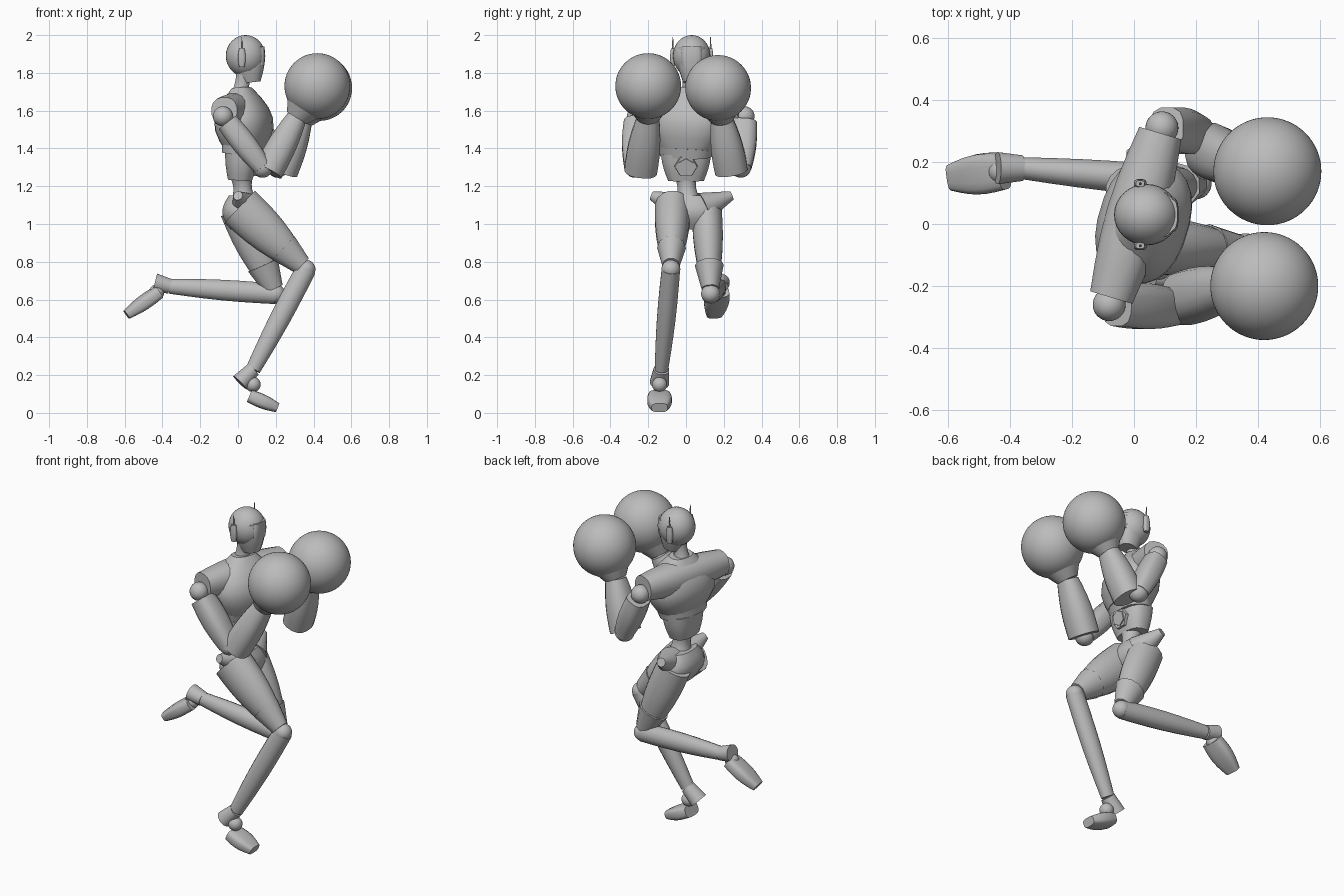
import bpy, bmesh, math
from mathutils import Vector, Matrix

cube = bpy.data.objects.get("Cube")
if cube:
    bpy.data.objects.remove(cube)

grey = bpy.data.materials.new("plain_grey")
grey.use_nodes = True
TONE = (.5, .5, .5, 1)
grey.diffuse_color = TONE
grey.node_tree.nodes["Principled BSDF"].inputs["Base Color"].default_value = TONE

ACROSS = Vector((0, 1, 0))
FORWARD = Vector((1, 0, 0))
UP = Vector((0, 0, 1))


def finish(name, bm):
    bmesh.ops.recalc_face_normals(bm, faces=bm.faces)
    mesh = bpy.data.meshes.new(name)
    bm.to_mesh(mesh)
    bm.free()
    mesh.materials.append(grey)
    obj = bpy.data.objects.new(name, mesh)
    bpy.context.collection.objects.link(obj)
    bpy.ops.object.select_all(action="DESELECT")
    bpy.context.view_layer.objects.active = obj
    obj.select_set(True)
    bpy.ops.object.shade_smooth_by_angle(angle=math.radians(40))


def limb(name, start, end, base, tip, bulge=0, flat=1, side=ACROSS, square=1, sides=16, steps=6):
    """Tapered solid from start to end, swelling by bulge in the middle; flat widens it along side."""
    bm = bmesh.new()
    start, end = Vector(start), Vector(end)
    along = (end - start).normalized()
    width = (side - along * side.dot(along)).normalized()
    depth = width.cross(along)
    previous = None
    for step in range(steps + 1):
        f = step / steps
        radius = base + (tip - base) * f + bulge * math.sin(math.pi * f)
        ring = []
        for k in range(sides):
            angle = math.tau * (k + .5) / sides
            c, s = math.cos(angle), math.sin(angle)
            c = math.copysign(abs(c) ** square, c)
            s = math.copysign(abs(s) ** square, s)
            ring.append(bm.verts.new(start.lerp(end, f) + radius * (depth * c + width * s * flat)))
        if previous:
            for k in range(sides):
                bm.faces.new((previous[k - 1], previous[k], ring[k], ring[k - 1]))
        else:
            bm.faces.new(ring)
        previous = ring
    bm.faces.new(previous)
    finish(name, bm)


def ball(name, center, radius, detail=16, scale=(1, 1, 1)):
    bm = bmesh.new()
    place = Matrix.Translation(center) @ Matrix.Diagonal((*scale, 1))
    bmesh.ops.create_uvsphere(bm, u_segments=detail * 2, v_segments=detail, radius=radius, matrix=place)
    finish(name, bm)


# Pose: the joints of each side
JOINTS = {
    "right": dict(
        shoulder=(-.08, -.26, 1.57), elbow=(.13, -.27, 1.3), wrist=(.31, -.2, 1.56), glove=(.42, -.2, 1.73),
        hip=(.01, -.07, 1.09), knee=(.36, -.08, .76), shin_end=(.08, -.13, .23), heel=(.01, -.14, .16),
        ankle=(.08, -.14, .15), instep=(.06, -.14, .09), toe=(.21, -.14, .027)),
    "left": dict(
        shoulder=(.09, .31, 1.57), elbow=(.21, .29, 1.3), wrist=(.34, .19, 1.55), glove=(.43, .17, 1.72),
        hip=(0, .11, 1.08), knee=(.2, .13, .63), shin_end=(-.36, .18, .67), heel=(-.44, .18, .69),
        ankle=(-.43, .17, .64), instep=(-.42, .17, .64), toe=(-.59, .15, .52)),
}
POSE = {label: {key: Vector(point) for key, point in joints.items()} for label, joints in JOINTS.items()}
right, left = POSE["right"], POSE["left"]
TWIST = left["shoulder"] - right["shoulder"]

# Head and neck
face = Vector((.04, .03, 1.89))
ball("skull", face, .11, 16, (.95, .9, 1))
limb("jaw", face + Vector((.03, 0, -.14)), face + Vector((.01, 0, .04)), .05, .09, bulge=.012, flat=.9, square=.85)
visor = face + FORWARD * .07
limb("visor", visor - UP * .05, visor + UP * .05, .03, .03, bulge=.004, flat=1.7, square=.6)
limb("neck", (.01, .02, 1.66), (.03, .02, 1.8), .06, .04, bulge=-.01)
for label, turn in (("left", 1), ("right", -1)):
    ear = face + Vector((-.02, turn * .1, -.01))
    limb(label + "_ear_pod", ear - UP * .05, ear + UP * .05, .014, .014, bulge=.007, flat=.7, square=.7, sides=12)
    limb(label + "_antenna", ear, ear + UP * .11, .007, .002, sides=6)

# Torso, turned with the shoulders
limb("chest", (.04, 0, 1.39), (.02, .02, 1.72), .1, .05, bulge=.07, flat=1.4, side=TWIST, square=.85, sides=24)
limb("shoulder_sleeves", right["shoulder"] + TWIST * .04 + UP * .03, left["shoulder"] - TWIST * .03 + UP * .03,
     .072, .072, bulge=.025, side=FORWARD, square=.9)
limb("rib_band", (.02, 0, 1.36), (.03, 0, 1.42), .1, .11, flat=1.4, side=TWIST, square=.85)
limb("belly", (.01, 0, 1.23), (.02, 0, 1.37), .064, .09, bulge=.004, flat=1.5, square=.75)
buckle = Vector((.08, 0, 1.31))
outward = FORWARD - UP * .25
for label, size, reach, point in (("outer", .065, .03, ACROSS), ("inner", .05, .036, UP)):
    limb("buckle_" + label, buckle, buckle + outward * reach, size, size * .9, side=point, sides=6, steps=1)
limb("waist", (.03, .01, 1.12), (.02, 0, 1.25), .07, .06, bulge=-.015)
limb("pelvis", (.02, .02, .97), (.02, .02, 1.15), .06, .07, bulge=.04, flat=1.5, square=.8)

# Legs
THICKNESS = {"right": .12, "left": .1}
for label, turn in (("left", 1), ("right", -1)):
    p = POSE[label]
    hip, knee = p["hip"], p["knee"]
    limb(label + "_thigh", hip, hip.lerp(knee, .92), THICKNESS[label], .05, bulge=.02, flat=.8)
    limb(label + "_knee_guard", hip.lerp(knee, .66), hip.lerp(knee, .94), .09, .055, flat=.85, sides=10)
    crest = Vector((.04, .03, 1.09)) + ACROSS * turn * .06
    limb(label + "_hip_crest", crest, crest + Vector((-.04, turn * .15, .06)), .08, .025, side=FORWARD)
    ball(label + "_knee", knee, .05)
    limb(label + "_shin", knee, p["shin_end"], .055, .04, bulge=.008, flat=.9)
    limb(label + "_heel", p["shin_end"], p["heel"], .04, .05, flat=1.05)
    ball(label + "_ankle", p["ankle"], .04)
    limb(label + "_foot", p["instep"], p["toe"], .035, .025, bulge=.008, flat=1.7, square=.6,
         side=ACROSS - FORWARD * (.25 if turn > 0 else 0))

# Arms, cuffs and round gloves
for label, p in POSE.items():
    shoulder, elbow, wrist, glove = p["shoulder"], p["elbow"], p["wrist"], p["glove"]
    low = elbow + Vector((.03, -.05 if label == "left" else .03, -.02))
    ball(label + "_shoulder", shoulder, .053)
    limb(label + "_upper_arm", shoulder.lerp(elbow, .12), elbow, .06, .05, bulge=.01, flat=1.15, square=.7, sides=12)
    ball(label + "_elbow", elbow, .055)
    limb(label + "_forearm", low, wrist, .08, .055, bulge=.01, flat=1.1, square=.85)
    limb(label + "_cuff", wrist, wrist.lerp(glove, .4), .06, .11, sides=24)
    ball(label + "_glove", glove, .174, 32)
